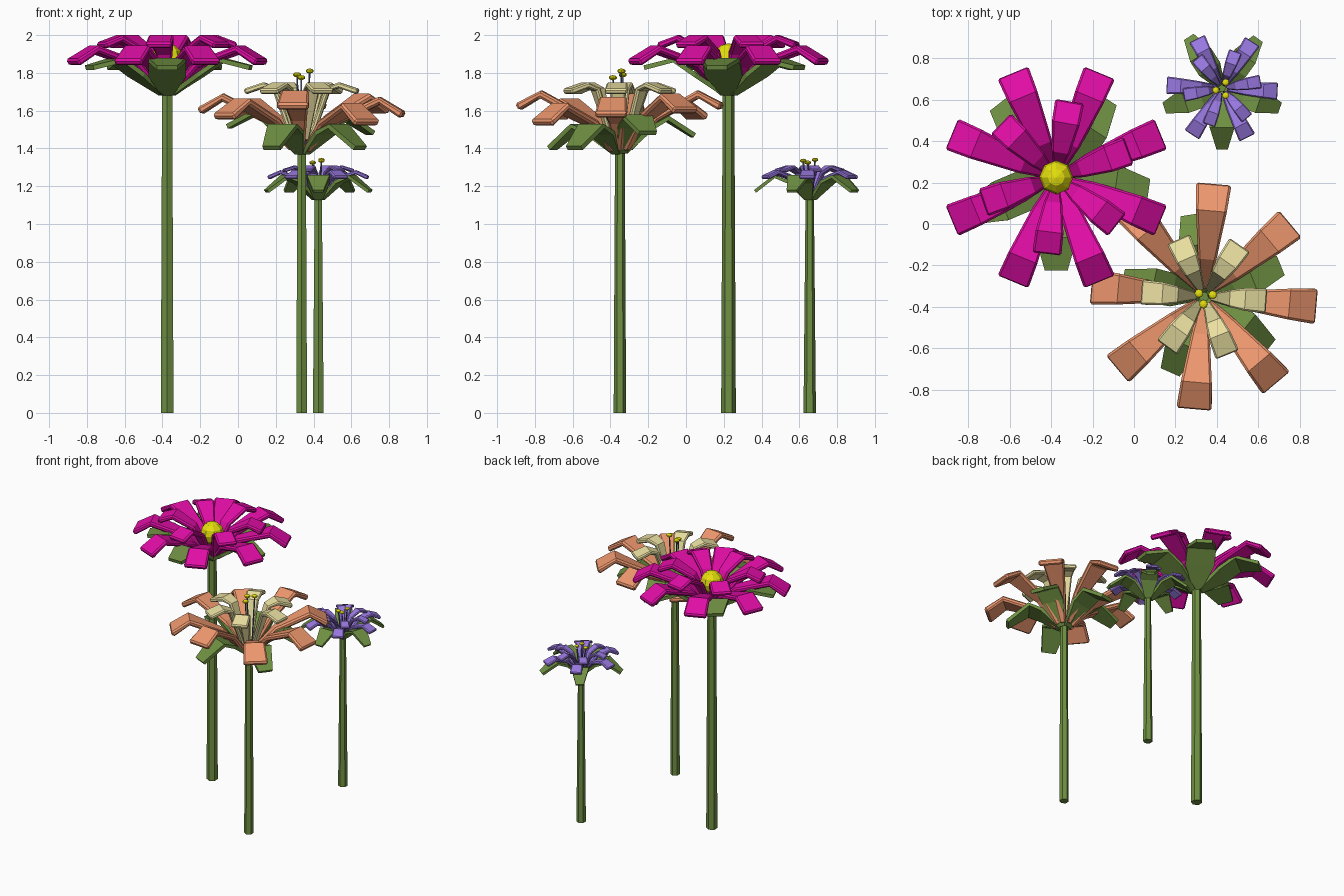
import bpy, bmesh
from math import radians, cos, sin
from mathutils import Vector, Matrix

if "Cube" in bpy.data.objects:
    bpy.data.objects.remove(bpy.data.objects["Cube"])


def mat(name, rgb):
    m = bpy.data.materials.new(name)
    m.diffuse_color = (*rgb, 1)
    m.use_nodes = True
    m.node_tree.nodes["Principled BSDF"].inputs["Base Color"].default_value = m.diffuse_color
    return m


GREEN = mat("green", (.16, .28, .055))
MAGENTA = mat("magenta", (.75, .004, .38))
ORANGE = mat("orange", (.85, .31, .155))
CREAM = mat("cream", (.83, .75, .36))
PURPLE = mat("purple", (.32, .19, .75))
YELLOW = mat("yellow", (.78, .74, .004))
SLATE = mat("slate", (.10, .13, .25))


def finish(bm, name, material):
    bmesh.ops.recalc_face_normals(bm, faces=bm.faces[:])
    me = bpy.data.meshes.new(name)
    bm.to_mesh(me)
    bm.free()
    me.materials.append(material)
    ob = bpy.data.objects.new(name, me)
    bpy.context.collection.objects.link(ob)
    return ob


def blade_ring(name, center, profile, thick, angles, material, tilts=None, bevel=0.0):
    """Ring of folded blades; profile = (radius, top height, width) from root to tip."""
    bm = bmesh.new()
    for i, a in enumerate(angles):
        t = tilts[i] if tilts else 0
        rot = Matrix.Rotation(radians(a), 3, 'Z')
        pts = [Vector((r, 0, z + t * r)) for r, z, w in profile]
        rows = []
        for k, p in enumerate(pts):
            d = pts[min(k + 1, len(pts) - 1)] - pts[max(k - 1, 0)]
            n = Vector((-d.z, 0, d.x)).normalized() * thick
            h = Vector((0, profile[k][2] / 2, 0))
            section = (p - h, p + h, p + h - n, p - h - n)
            rows.append([bm.verts.new(rot @ q + Vector((*center, 0))) for q in section])
        for r0, r1 in zip(rows, rows[1:]):
            for j in range(4):
                bm.faces.new((r0[j], r0[(j + 1) % 4], r1[(j + 1) % 4], r1[j]))
        bm.faces.new(rows[0])
        bm.faces.new(rows[-1][::-1])
    ob = finish(bm, name, material)
    if bevel:
        b = ob.modifiers.new("soft_edges", 'BEVEL')
        b.width, b.segments = bevel, 1
        b.limit_method, b.angle_limit = 'ANGLE', radians(60)
    return ob


def rod(name, p, q, r0, r1, sides, material):
    p, q = Vector(p), Vector(q)
    bm = bmesh.new()
    bmesh.ops.create_cone(bm, cap_ends=True, segments=sides, radius1=r0, radius2=r1,
                          depth=(q - p).length)
    bm.transform(Matrix.Translation((p + q) / 2)
                 @ (q - p).to_track_quat('Z', 'Y').to_matrix().to_4x4())
    return finish(bm, name, material)


def ball(name, loc, r, squash, segs, rings, material):
    bm = bmesh.new()
    bmesh.ops.create_uvsphere(bm, u_segments=segs, v_segments=rings, radius=r)
    bm.transform(Matrix.Translation(loc) @ Matrix.Diagonal((1, 1, squash, 1)))
    return finish(bm, name, material)


def stamens(prefix, center, root_z, tips, r):
    for i, tip in enumerate(tips):
        rod(f"{prefix}_filament_{i}", (tip[0] * .5 + center[0] * .5, tip[1] * .5 + center[1] * .5, root_z),
            tip, .005, .005, 5, SLATE)
        ball(f"{prefix}_anther_{i}", tip, r, .6, 8, 5, YELLOW)


def spread(start, n):
    return [start + 360 / n * i for i in range(n)]


# Tall magenta flower
c = (-.375, .225)
rod("magenta_stem", (*c, 0), (*c, 1.70), .039, .031, 6, GREEN)
blade_ring("magenta_sepals", c, [(.02, 1.70, .06), (.17, 1.80, .20), (.29, 1.88, .20), (.45, 1.84, .11)],
           .025, [-90, -8, 57, 128, 203], GREEN)
blade_ring("magenta_outer_petals", c,
           [(.03, 1.72, .04), (.17, 1.86, .10), (.42, 1.945, .15), (.55, 1.87, .16)],
           .038, spread(22.5, 8), MAGENTA, bevel=.01)
blade_ring("magenta_inner_petals", c,
           [(.03, 1.76, .04), (.12, 1.92, .09), (.265, 2.0, .135), (.375, 1.96, .14)],
           .035, [20, 80, 136, 199, 263, 322], MAGENTA, bevel=.01)
ball("magenta_heart", (*c, 1.875), .082, 1, 8, 6, YELLOW)

# Orange and cream flower
c = (.337, -.35)
rod("orange_stem", (*c, 0), (*c, 1.39), .033, .026, 6, GREEN)
blade_ring("orange_sepals", c, [(.02, 1.39, .05), (.15, 1.51, .16), (.25, 1.56, .17), (.40, 1.46, .10)],
           .025, [22, 99, 168, 246, 322], GREEN, tilts=[.08, .05, .17, -.12, -.12])
blade_ring("orange_outer_petals", c,
           [(.03, 1.41, .04), (.18, 1.57, .09), (.415, 1.69, .15), (.55, 1.615, .17)],
           .04, spread(-5, 8), ORANGE,
           tilts=[-.04, 0, .04, -.06, 0, -.06, .04, -.12], bevel=.011)
blade_ring("cream_inner_petals", c,
           [(.03, 1.45, .04), (.125, 1.72, .085), (.20, 1.75, .11), (.305, 1.715, .12)],
           .03, [-4, 55, 114, 176, 234, 292], CREAM, bevel=.008)
stamens("orange", c, 1.42, [(.38, -.342, 1.81), (.313, -.335, 1.79), (.335, -.387, 1.775)], .022)

# Short purple flower
c = (.425, .655)
rod("purple_stem", (*c, 0), (*c, 1.14), .033, .022, 6, GREEN)
blade_ring("purple_sepals", c, [(.015, 1.14, .045), (.11, 1.23, .12), (.19, 1.26, .12), (.295, 1.18, .055)],
           .018, [-90, -19, 54, 123, 199], GREEN)
blade_ring("purple_outer_petals", c,
           [(.02, 1.16, .03), (.10, 1.25, .055), (.20, 1.285, .075), (.27, 1.255, .085)],
           .022, spread(-3, 6), PURPLE, bevel=.006)
blade_ring("purple_inner_petals", c,
           [(.02, 1.18, .02), (.065, 1.275, .045), (.125, 1.31, .06), (.19, 1.29, .065)],
           .018, spread(10, 6), PURPLE, bevel=.005)
stamens("purple", c, 1.16, [(.442, .683, 1.34), (.395, .645, 1.325), (.442, .62, 1.335)], .018)
